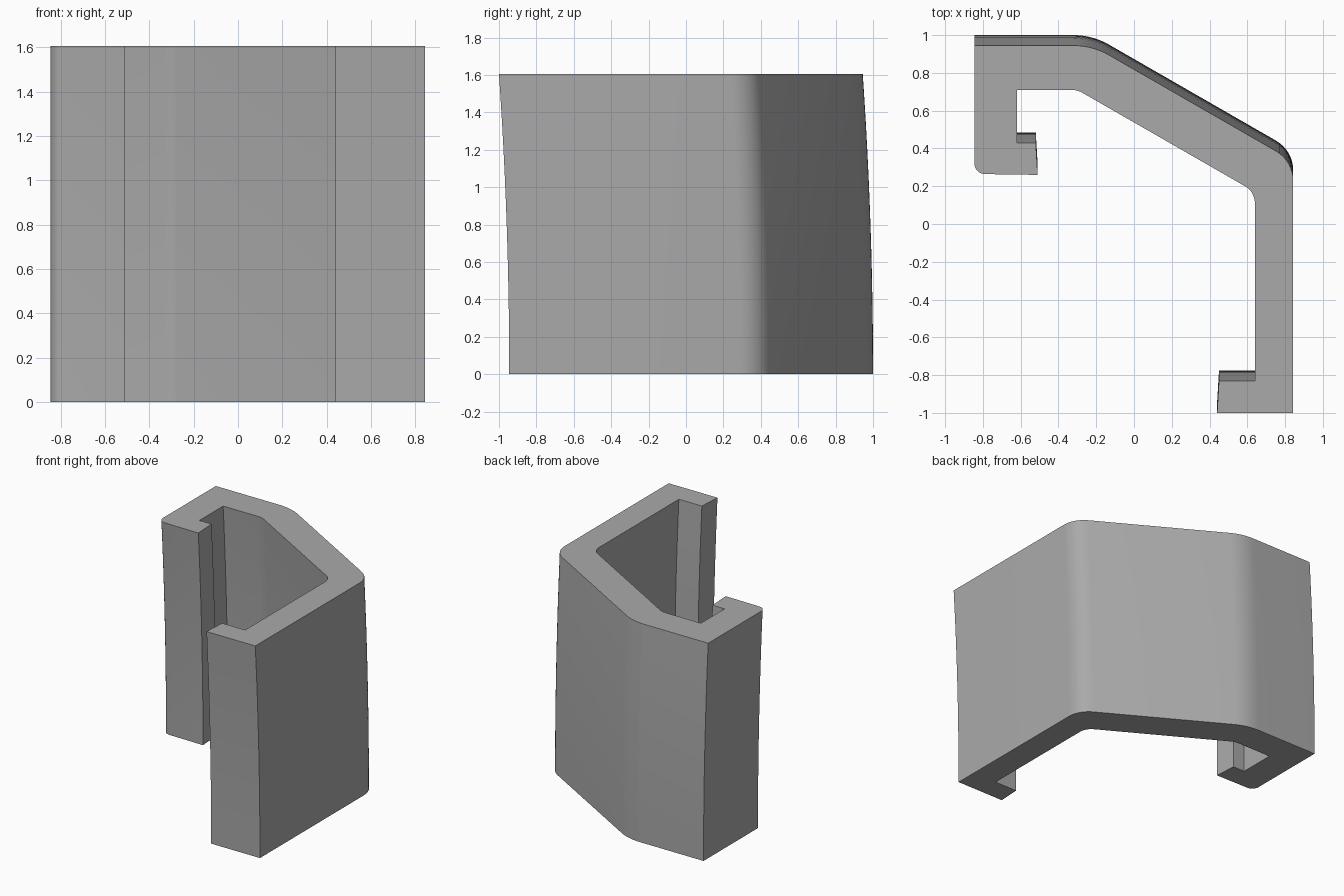
import bpy
import bmesh
import math
from mathutils import Vector

cube = bpy.data.objects.get("Cube")
if cube:
    bpy.data.objects.remove(cube, do_unlink=True)

HEIGHT = 1.605
LEAN = 0.055      # how far the base bows back from the top
LEVELS = 12

# Single plain grey
grey = bpy.data.materials.new("plain grey")
grey.use_nodes = True
colour = (0.4, 0.4, 0.4, 1)
grey.diffuse_color = colour
grey.node_tree.nodes["Principled BSDF"].inputs["Base Color"].default_value = colour

# Clip cross-section: x, y, length of corner rounding
CORNERS = [
    (-0.845, 0.945, 0), (-0.845, 0.265, 0.055),          # short arm, outside
    (-0.51, 0.26, 0), (-0.52, 0.43, 0),                  # short arm hook
    (-0.62, 0.43, 0), (-0.62, 0.71, 0),
    (-0.30, 0.71, 0.03), (0.64, 0.17, 0.06),             # inside of sloped back
    (0.64, -0.83, 0), (0.45, -0.83, 0),                  # long arm hook
    (0.44, -1.0, 0), (0.843, -1.0, 0),
    (0.843, 0.334, 0.105), (-0.22, 0.945, 0.10),         # outside of sloped back
]


def rounded_outline(corners, steps=8):
    """Replace each rounded corner with a tangent circular arc."""
    points = []
    for i, (x, y, cut) in enumerate(corners):
        p = Vector((x, y))
        if not cut:
            points.append(p)
            continue
        a = (Vector(corners[i - 1][:2]) - p).normalized()
        b = (Vector(corners[(i + 1) % len(corners)][:2]) - p).normalized()
        half = a.angle(b) / 2
        centre = p + (a + b).normalized() * cut / math.cos(half)
        start, end = p + a * cut - centre, p + b * cut - centre
        sweep = start.angle(end)
        for k in range(steps + 1):
            t = k / steps
            points.append(centre + (start * math.sin((1 - t) * sweep)
                                    + end * math.sin(t * sweep)) / math.sin(sweep))
    return points


# Loft the section upward along a gentle forward bow
bm = bmesh.new()
outline = rounded_outline(CORNERS)
rings = []
for level in range(LEVELS + 1):
    t = level / LEVELS
    shift = LEAN * (1 - t * t)
    rings.append([bm.verts.new((p.x, p.y + shift, HEIGHT * t)) for p in outline])
for low, high in zip(rings, rings[1:]):
    for i in range(len(low)):
        bm.faces.new((low[i - 1], low[i], high[i], high[i - 1]))
bm.faces.new(rings[0])
bm.faces.new(rings[-1])
bmesh.ops.recalc_face_normals(bm, faces=bm.faces[:])

mesh = bpy.data.meshes.new("bent_clip")
bm.to_mesh(mesh)
bm.free()
mesh.materials.append(grey)
clip = bpy.data.objects.new("bent_clip", mesh)
bpy.context.collection.objects.link(clip)

bpy.ops.object.select_all(action="DESELECT")
clip.select_set(True)
bpy.context.view_layer.objects.active = clip
bpy.ops.object.shade_smooth_by_angle(angle=math.radians(30))
